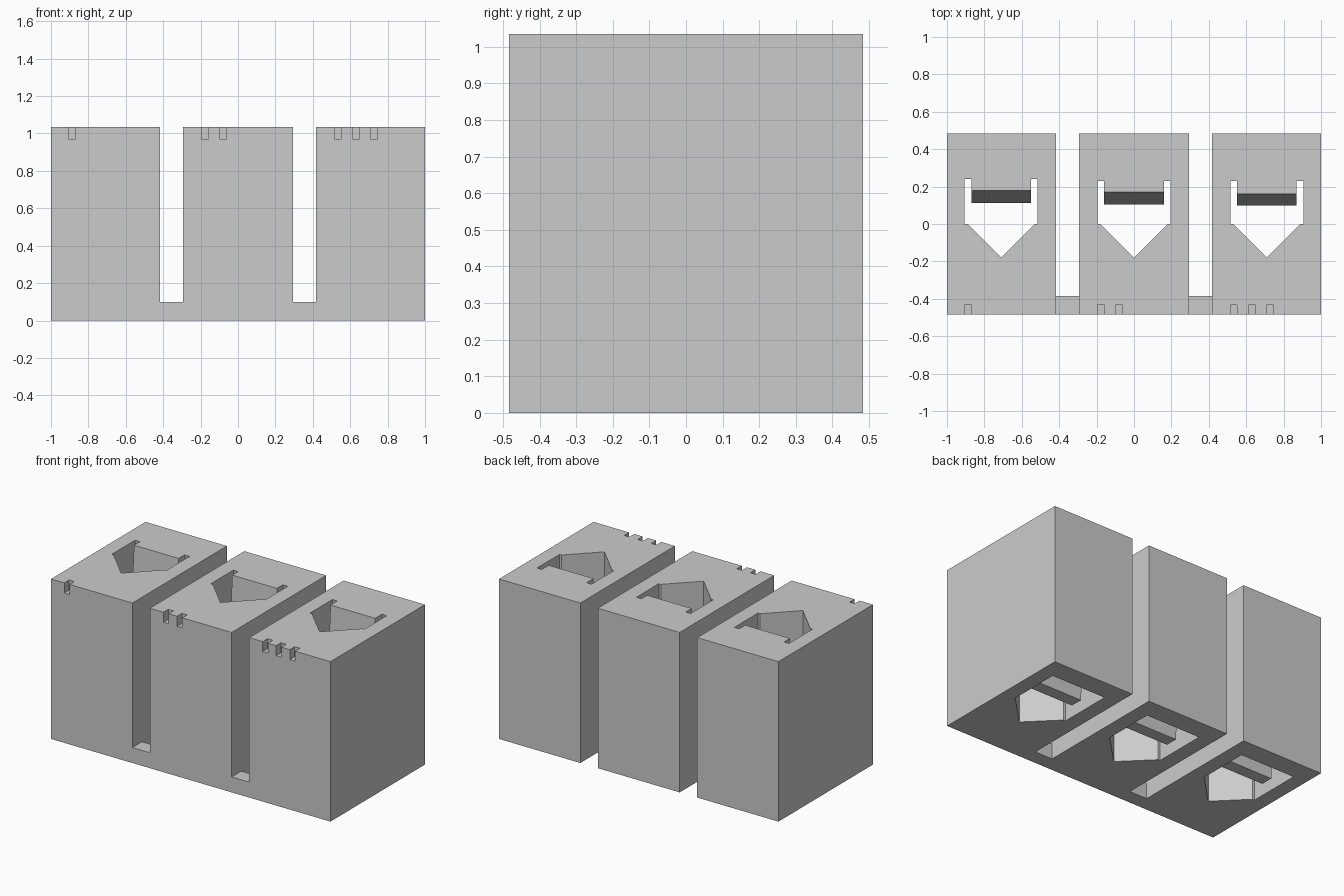
import bpy
import bmesh
from mathutils import Vector

cube = bpy.data.objects.get("Cube")
if cube:
    bpy.data.objects.remove(cube, do_unlink=True)

HEIGHT = 1.035
DEPTH = 0.483   # half depth

grey = bpy.data.materials.new("light_grey")
grey.use_nodes = True
colour = (0.6, 0.6, 0.6, 1)
grey.diffuse_color = colour
grey.node_tree.nodes["Principled BSDF"].inputs["Base Color"].default_value = colour


def loft(name, start, end):
    """Closed solid between two matching outlines."""
    bm = bmesh.new()
    a = [bm.verts.new(p) for p in start]
    b = [bm.verts.new(p) for p in end]
    bm.faces.new(a)
    bm.faces.new(b)
    for i in range(len(a)):
        j = (i + 1) % len(a)
        bm.faces.new((a[i], a[j], b[j], b[i]))
    bmesh.ops.recalc_face_normals(bm, faces=bm.faces)
    mesh = bpy.data.meshes.new(name)
    bm.to_mesh(mesh)
    bm.free()
    mesh.materials.append(grey)
    obj = bpy.data.objects.new(name, mesh)
    bpy.context.collection.objects.link(obj)
    return obj


def side_prism(name, x0, x1, profile):
    """Extrude a (y, z) profile along x."""
    return loft(name, [(x0, y, z) for y, z in profile], [(x1, y, z) for y, z in profile])


def box(name, x0, x1, y0, y1, z0, z1):
    return side_prism(name, x0, x1, [(y0, z0), (y1, z0), (y1, z1), (y0, z1)])


def combine(target, tool, operation):
    """Apply a boolean and discard the tool."""
    tool.hide_render = True
    mod = target.modifiers.new("join", "BOOLEAN")
    mod.operation = operation
    mod.solver = "EXACT"
    mod.object = tool
    bpy.context.view_layer.objects.active = target
    bpy.ops.object.modifier_apply(modifier=mod.name)
    bpy.data.objects.remove(tool, do_unlink=True)


body = box("triple_block_body", -1, 1, -DEPTH, DEPTH, 0, HEIGHT)

# Gaps between the blocks, leaving a low bridge at the front
gap = [(-0.6, 0.1), (-0.385, 0.1), (-0.385, -0.1), (0.6, -0.1), (0.6, 1.2), (-0.6, 1.2)]
for side in (-1, 1):
    x0, x1 = sorted((side * 0.293, side * 0.418))
    combine(body, side_prism("gap_cutter", x0, x1, gap), "DIFFERENCE")

# Per block: centre, arm front at top, arm front at bottom, slot back at top
blocks = [(-0.71, 0.18, 0.113, 0.24),
          (0.0, 0.17, 0.105, 0.23),
          (0.71, 0.16, 0.1, 0.23)]

for count, (cx, arm_top, arm_low, back) in enumerate(blocks, start=1):
    # Through hole with pointed front and a back wall leaning outwards below
    def outline(back_y, z):
        half = [(0.195, back_y), (0.195, 0.0), (0.18, 0.0)]
        pts = [(x, y) for x, y in half] + [(0, -0.18)] + [(-x, y) for x, y in reversed(half)]
        return [Vector((cx + x, y, z)) for x, y in pts]

    slope = (0.35 - back) / HEIGHT
    extra = 0.1
    hole = loft("hole_cutter", outline(0.35 + slope * extra, -extra),
                outline(back - slope * extra, HEIGHT + extra))
    combine(body, hole, "DIFFERENCE")

    # Slanted spring arm hanging from the top of the hole
    arm = side_prism("spring_arm", cx - 0.16, cx + 0.16,
                     [(arm_top, HEIGHT), (arm_low, 0.045),
                      (arm_low + 0.08, 0.045), (back + 0.01, HEIGHT)])
    combine(body, arm, "UNION")

    # Counting notches on the front top edge
    for i in range(count):
        x = cx - 0.195 + 0.097 * i
        notch = box("notch_cutter", x, x + 0.037, -0.6, -0.433, HEIGHT - 0.065, 1.2)
        combine(body, notch, "DIFFERENCE")

for poly in body.data.polygons:
    poly.use_smooth = False
    poly.material_index = 0
